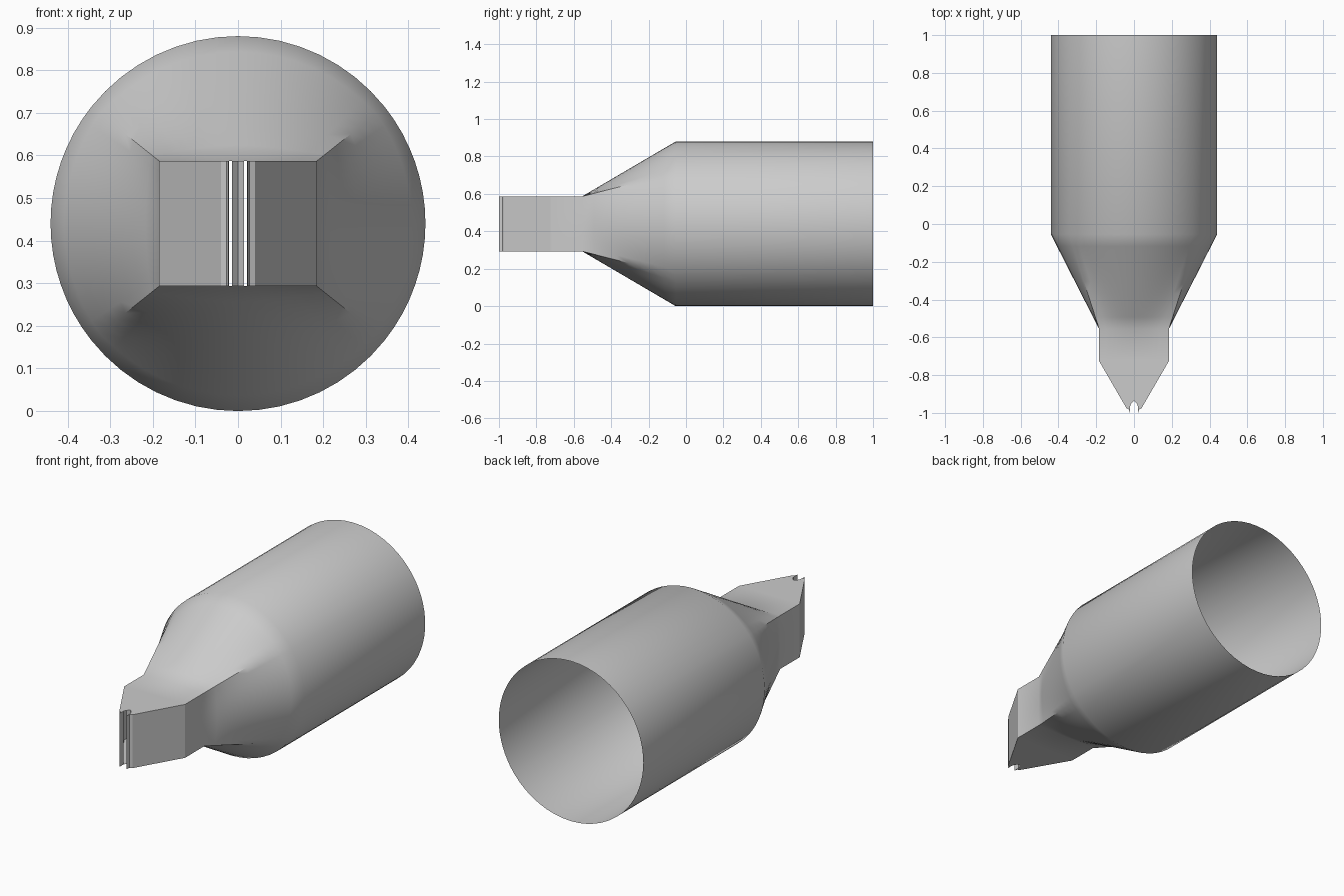
import bpy
from math import atan2, cos, sin, pi, radians

if "Cube" in bpy.data.objects:
    bpy.data.objects.remove(bpy.data.objects["Cube"], do_unlink=True)

grey = bpy.data.materials.new("plain grey")
grey.use_nodes = True
GREY = (0.6, 0.6, 0.6, 1)
grey.diffuse_color = GREY
grey.node_tree.nodes["Principled BSDF"].inputs["Base Color"].default_value = GREY

R = 0.44                # tube radius and axis height
HW, HH = 0.185, 0.147   # half width and half height of the flat outlet
TUBE_Y, NECK_Y, JAW_Y = -0.055, -0.555, -0.725
SECTOR = 16


def make(name, verts, faces):
    mesh = bpy.data.meshes.new(name)
    mesh.from_pydata(verts, [], faces)
    mesh.materials.append(grey)
    obj = bpy.data.objects.new(name, mesh)
    bpy.context.collection.objects.link(obj)
    return obj


# Directions round the axis, with one exactly on each outlet corner
a = atan2(HH, HW)
corners = [-a, a, pi - a, pi + a, 2 * pi - a]
angles = [s + (e - s) * i / SECTOR
          for s, e in zip(corners, corners[1:]) for i in range(SECTOR)]


def ring(y, t):
    """Section blended from the rectangle (t=0) to the circle (t=1)."""
    pts = []
    for q in angles:
        c, s = cos(q), sin(q)
        rect = min(HW / max(abs(c), 1e-6), HH / max(abs(s), 1e-6))
        r = rect + (R - rect) * t
        pts.append((r * c, y, R + r * s))
    return pts


# Open tube, round-to-rectangle adapter and straight neck as one shell
sections = [(1, 1), (TUBE_Y, 1)]
STEPS = 8
for k in range(1, STEPS + 1):
    t = 1 - k / STEPS
    sections.append((NECK_Y + (TUBE_Y - NECK_Y) * t, t))
sections.append((JAW_Y, 0))

n = len(angles)
verts = [p for y, t in sections for p in ring(y, t)]
faces = [(k * n + i, k * n + (i + 1) % n, (k + 1) * n + (i + 1) % n, (k + 1) * n + i)
         for k in range(len(sections) - 1) for i in range(n)]
shell = make("tube_and_adapter", verts, faces)
bpy.context.view_layer.objects.active = shell
shell.select_set(True)
bpy.ops.object.shade_smooth_by_angle(angle=radians(34))
shell.select_set(False)

# Wedge jaw: half outline in plan, from the neck round into the slot
half = [(HW, JAW_Y), (0.04, -0.975), (0.027, -0.982), (0.022, -1),
        (0.021, -0.965), (0.014, -0.95), (0, -0.935)]
GAP = 4                 # open slit between the slot wall and its end
outline = half + [(-x, y) for x, y in reversed(half[:-1])]
m = len(outline)
verts = [(x, y, R + z) for z in (-HH, HH) for x, y in outline]
faces = [(i + 1, i, m + i, m + i + 1)
         for i in range(m - 1) if i not in (GAP, m - 2 - GAP)]

# Top and bottom plates, split down the middle
mid = len(half) - 1
verts += [(0, JAW_Y, R - HH), (0, JAW_Y, R + HH)]
for base, centre in ((0, 2 * m), (m, 2 * m + 1)):
    right = [centre] + [base + i for i in range(mid, -1, -1)]
    left = [centre] + [base + i for i in range(m - 1, mid - 1, -1)]
    if base:
        faces += [right[::-1], left[::-1]]
        faces[-2:] = [right, left]
    else:
        faces += [right[::-1], left[::-1]]
jaw = make("slotted_jaw", verts, faces)

# Face every jaw panel outward
for p in jaw.data.polygons:
    horizontal = abs(p.normal.z) > 0.5
    if horizontal and p.normal.z * (p.center.z - R) < 0:
        p.flip()
    elif not horizontal and p.index in (0, m - 4) and p.normal.x * p.center.x < 0:
        p.flip()
jaw.data.update()
